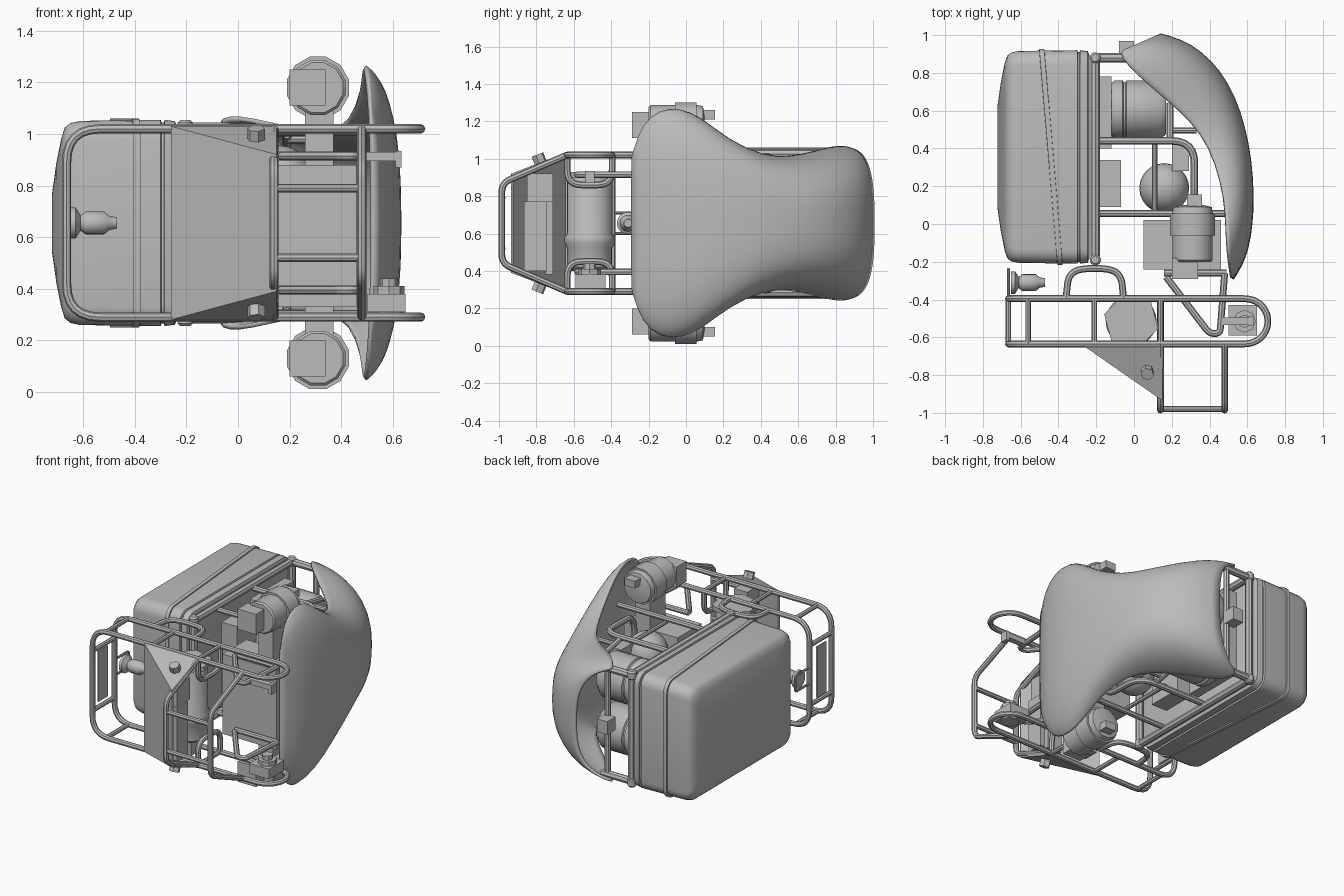
import bpy, bmesh, math
from mathutils import Vector

if "Cube" in bpy.data.objects:
    bpy.data.objects.remove(bpy.data.objects["Cube"])

MID = 0.655
grey = bpy.data.materials.new("plain_grey")
grey.use_nodes = True
grey.diffuse_color = (0.5, 0.5, 0.5, 1)
grey.node_tree.nodes["Principled BSDF"].inputs["Base Color"].default_value = (0.5, 0.5, 0.5, 1)

# Helper marking the symmetry plane
plane = bpy.data.objects.new("symmetry_plane", None)
plane.location.z = MID
plane.hide_render = True
bpy.context.collection.objects.link(plane)


def finish(ob, mirror=False, smooth=True):
    bpy.ops.object.select_all(action="DESELECT")
    bpy.context.view_layer.objects.active = ob
    ob.select_set(True)
    if ob.type == "CURVE":
        bpy.ops.object.convert(target="MESH")
        ob = bpy.context.object
    ob.data.materials.clear()
    ob.data.materials.append(grey)
    if smooth:
        bpy.ops.object.shade_smooth_by_angle(angle=math.radians(40))
    if mirror:
        m = ob.modifiers.new("Mirror", "MIRROR")
        m.use_axis = (False, False, True)
        m.mirror_object = plane
    return ob


def mesh(name, verts, faces, mirror=False, smooth=True):
    bm = bmesh.new()
    vs = [bm.verts.new(v) for v in verts]
    for f in faces:
        bm.faces.new([vs[i] for i in f])
    bmesh.ops.recalc_face_normals(bm, faces=bm.faces[:])
    me = bpy.data.meshes.new(name)
    bm.to_mesh(me)
    bm.free()
    ob = bpy.data.objects.new(name, me)
    bpy.context.collection.objects.link(ob)
    return finish(ob, mirror, smooth)


def box(name, lo, hi, mirror=False):
    v = [(x, y, z) for x in (lo[0], hi[0]) for y in (lo[1], hi[1]) for z in (lo[2], hi[2])]
    f = [(0, 1, 3, 2), (4, 6, 7, 5), (0, 4, 5, 1), (2, 3, 7, 6), (0, 2, 6, 4), (1, 5, 7, 3)]
    return mesh(name, v, f, mirror, False)


def loft(name, rings, mirror=False, closed=False):
    n, k = len(rings[0]), len(rings)
    f = [(r * n + i, r * n + (i + 1) % n, (r + 1) % k * n + (i + 1) % n, (r + 1) % k * n + i)
         for r in range(k if closed else k - 1) for i in range(n)]
    if not closed:
        f += [tuple(range(n)), tuple(range((k - 1) * n, k * n))]
    return mesh(name, [p for r in rings for p in r], f, mirror)


def lathe(name, c, axis, profile, sides=20, mirror=False):
    """Profile is (distance along axis, radius) around centre c."""
    a = Vector(axis).normalized()
    u = a.orthogonal().normalized()
    w = a.cross(u)
    turn = [math.tau * i / sides for i in range(sides)]
    return loft(name, [[Vector(c) + a * d + (u * math.cos(t) + w * math.sin(t)) * r for t in turn]
                       for d, r in profile], mirror)


def fillet(pts, rad, closed):
    """Replaces corners by short arcs."""
    out, n = [], len(pts)
    for i, p in enumerate(pts):
        p = Vector(p)
        if not closed and i in (0, n - 1):
            out.append(p)
            continue
        a, b = Vector(pts[i - 1]) - p, Vector(pts[(i + 1) % n]) - p
        d = min(rad, a.length * 0.49, b.length * 0.49)
        s, e = p + a.normalized() * d, p + b.normalized() * d
        out += [s * (1 - t) ** 2 + p * 2 * t * (1 - t) + e * t * t for t in (j / 6 for j in range(7))]
    return out


def tube(name, pts, r=0.018, rad=0.08, closed=False, mirror=False):
    cu = bpy.data.curves.new(name, "CURVE")
    cu.dimensions = "3D"
    cu.bevel_depth, cu.bevel_resolution, cu.use_fill_caps = r, 2, True
    sp = cu.splines.new("POLY")
    path = fillet(pts, rad, closed)
    sp.points.add(len(path) - 1)
    for q, p in zip(sp.points, path):
        q.co = (*p, 1)
    sp.use_cyclic_u = closed
    ob = bpy.data.objects.new(name, cu)
    bpy.context.collection.objects.link(ob)
    return finish(ob, mirror)


def rounded(x, inset, slant=0.0, rad=0.075):
    """Rounded rectangle across the fuel tank."""
    hy, hz = 0.565 - inset, 0.4 - inset
    out = []
    for k, (sy, sz) in enumerate(((1, 1), (-1, 1), (-1, -1), (1, -1))):
        for j in range(6):
            t = math.pi / 2 * (k + j / 5)
            y = sy * (hy - rad) + rad * math.cos(t)
            out.append((x - slant * y, 0.355 + y, MID + sz * (hz - rad) + rad * math.sin(t)))
    return out


# Fuel tank with seam, bulged outer face and slanted strap
loft("fuel_tank", [rounded(x, i) for x, i in (
    (-0.235, 0.03), (-0.245, 0.005), (-0.285, 0), (-0.288, 0.01), (-0.296, 0.01), (-0.3, 0),
    (-0.61, 0.004), (-0.65, 0.012), (-0.672, 0.03), (-0.685, 0.07), (-0.705, 0.17), (-0.722, 0.29))])
loft("tank_strap", [rounded(x, i, 0.085) for x, i in (
    (-0.455, 0.01), (-0.453, -0.006), (-0.427, -0.006), (-0.425, 0.01))], closed=True)

# Curved shell: outer spine point, edge point and half width at each station
stations = [((0.52, -0.29), (0.515, -0.285), 0.36), ((0.565, -0.22), (0.505, -0.23), 0.53),
            ((0.6, -0.13), (0.495, -0.14), 0.60), ((0.62, 0), (0.49, -0.04), 0.612),
            ((0.628, 0.14), (0.482, 0.08), 0.56), ((0.615, 0.34), (0.46, 0.22), 0.44),
            ((0.582, 0.51), (0.4, 0.41), 0.352), ((0.53, 0.67), (0.30, 0.545), 0.347),
            ((0.45, 0.81), (0.17, 0.66), 0.37), ((0.35, 0.91), (0.05, 0.76), 0.4),
            ((0.25, 0.97), (-0.04, 0.85), 0.41), ((0.14, 1), (-0.08, 0.91), 0.385)]
verts, N = [], 24
for (cx, cy), (ex, ey), w in stations:
    for i in range(N + 1):
        a = -1 + 2 * i / N
        k = abs(a) ** 2.6
        verts.append((cx + (ex - cx) * k, cy + (ey - cy) * k, MID + w * math.sin(a * 1.35) / math.sin(1.35)))
R = N + 1
shell = mesh("curved_shell", verts, [(r * R + i, r * R + i + 1, r * R + R + i + 1, r * R + R + i)
                                     for r in range(len(stations) - 1) for i in range(N)])
shell.modifiers.new("Smooth", "SUBSURF").levels = 1
sol = shell.modifiers.new("Thickness", "SOLIDIFY")
sol.thickness, sol.offset = 0.018, 0

# Frame between tank and shell
tube("rear_frame", [(-0.205, 0.88, 1.025), (-0.205, -0.19, 1.025), (-0.205, -0.19, 0.285),
                    (-0.205, 0.88, 0.285)], 0.025, 0.03, True)
for y in (0.88, -0.19):
    lathe("frame_joint", (-0.205, y, 1.025), (0, 0, 1), [(-0.03, 0.02), (-0.02, 0.03), (0.02, 0.03), (0.03, 0.02)], 12, True)
tube("rear_cross_tube", [(-0.2, 0.88, 1.02), (0.02, 0.88, 1.02)], 0.025, mirror=True)
tube("middle_cross_tube", [(-0.19, 0.44, 1.01), (0.32, 0.44, 1.01), (0.32, 0.12, 1.0), (0.32, 0.1, 0.85)], 0.02, 0.12, mirror=True)
tube("front_cross_tube", [(-0.19, 0.055, 1.01), (0.48, 0.055, 1.01)], mirror=True)
tube("link_tube", [(0.19, 0.44, 1.0), (0.19, 0.64, 0.96)], mirror=True)
tube("shell_link", [(0.19, 0.495, 0.98), (0.33, 0.495, 0.98)], 0.016, mirror=True)
tube("inner_tube", [(0.11, 0.055, 0.99), (0.11, 0.44, 0.99)], 0.014, mirror=True)
tube("shell_post", [(-0.02, 0.88, 1.02), (-0.02, 0.88, 0.29)], 0.02)
box("shell_lug", (-0.08, 0.88, 0.61), (0, 0.97, 0.7))

# Front cage made of one bent loop with rungs
T, B, F, K = 1.02, 0.29, -0.635, -0.395


def cage_end(z, back):
    arc = [(0.59 + 0.12 * math.sin(t), (F + K) / 2 + 0.12 * math.cos(t), z)
           for t in (math.pi * i / 10 for i in range(11))]
    return arc if back else arc[::-1]


tube("cage_loop", [(-0.665, F, T), (-0.665, F, B)] + cage_end(B, False) +
     [(-0.665, K, B), (-0.665, K, T)] + cage_end(T, True), 0.018, 0.13, True)
for x in (-0.56, -0.21, 0.14):
    tube("cage_rung", [(x, F, T), (x, K, T)], 0.015, mirror=True)
for z in (0.86, 0.45):
    tube("cage_end_rung", [(-0.665, F, z), (-0.665, K, z)], 0.015)
box("cage_end_plate", (-0.68, -0.56, 0.48), (-0.67, -0.46, 0.83))
tube("grab_handle", [(-0.36, K, T), (-0.345, -0.25, T), (-0.21, -0.23, T), (-0.07, -0.25, T), (-0.055, K, T)],
     rad=0.12, mirror=True)
tube("cage_drop_loop", [(0.14, F, T), (0.14, F, 0.86), (0.14, K, 0.86), (0.14, K, T)], rad=0.08, mirror=True)

# Front bumper
for x in (0.14, 0.48):
    tube("bumper_hoop", [(x, F, T), (x, -0.985, 0.87), (x, -0.985, 0.44), (x, F, B)], rad=0.05)
tube("bumper_rung", [(0.14, -0.98, 0.79), (0.48, -0.98, 0.79)], 0.016, mirror=True)

# Wedge panel, open towards the bumper
P = -0.935
wedge = mesh("wedge_panel", [(-0.26, -0.65, 0.28), (-0.26, -0.65, 1.03), (0.15, P, 0.39), (0.15, P, 0.92),
                             (0.15, -0.65, 0.28), (0.15, -0.65, 1.03)], [(0, 2, 3, 1), (1, 3, 5), (0, 4, 2)], smooth=False)
wedge.modifiers.new("Thickness", "SOLIDIFY").thickness = 0.012
box("wedge_upper_box", (0.03, -0.85, 0.77), (0.13, -0.71, 0.92))
box("wedge_lower_box", (0.06, -0.865, 0.4), (0.14, -0.745, 0.77))
box("wedge_back_box", (0.0, -0.75, 0.38), (0.11, -0.71, 0.77))
lathe("wedge_bolt", (0.07, -0.78, 0.985), (0, -0.4, 1), [(-0.03, 0.035), (0.04, 0.035)], 6, True)

# Canister inside the cage
lathe("canister", (-0.015, -0.515, 0), (0, 0, 1), [(0.4, 0.1), (0.42, 0.12), (0.52, 0.12), (0.55, 0.135),
      (0.58, 0.135), (0.6, 0.122), (0.88, 0.122), (0.93, 0.1)], 24)
box("canister_foot", (-0.08, -0.57, 0.3), (0.04, -0.46, 0.41))
lathe("canister_cap", (-0.015, -0.515, 0.9), (0, 0, 1), [(0, 0.148), (0.03, 0.148)], 6)

# Exhaust nozzle
lathe("nozzle", (-0.65, -0.31, MID), (1, 0, 0), [(0, 0.06), (0.02, 0.06), (0.04, 0.03), (0.06, 0.045),
      (0.13, 0.045), (0.15, 0.028), (0.18, 0.022)], 14)
tube("nozzle_bracket", [(-0.665, K, 0.6), (-0.665, -0.24, 0.6), (-0.665, -0.24, 0.71), (-0.665, K, 0.71)], 0.008, 0.02)

# Pivot bracket below, arm above, and bent straps
box("pivot_bracket", (0.5, -0.59, 0.31), (0.65, -0.43, 0.38))
lathe("pivot_bolt", (0.585, -0.515, 0.3), (0, 0, 1), [(0, 0.06), (0.11, 0.06), (0.11, 0.035), (0.14, 0.035)], 8)
box("upper_arm", (0.46, -0.535, 0.895), (0.62, -0.495, 0.93))
box("upper_arm_end", (0.61, -0.54, 0.87), (0.635, -0.49, 0.935))
tube("bent_strap", [(0.17, -0.28, 0.915), (0.4, -0.58, 0.915), (0.455, -0.58, 0.915), (0.48, -0.26, 0.915)],
     0.018, 0.06, mirror=True)
tube("strap_bar", [(0.16, -0.26, 0.915), (0.49, -0.26, 0.915)], 0.018, mirror=True)

# Thruster pods above and below
lathe("pod", (0.31, 0, 1.18), (0, 1, 0), [(-0.2, 0.1), (-0.19, 0.11), (-0.06, 0.11), (-0.06, 0.124), (0.055, 0.124),
      (0.055, 0.112), (0.09, 0.105), (0.1, 0.06)], 12, True)
box("pod_outlet", (0.28, 0.08, 1.21), (0.36, 0.155, 1.26), True)
box("pod_front_box", (0.2, -0.29, 1.11), (0.34, -0.18, 1.25), True)
box("pod_mount", (0.26, -0.15, 0.88), (0.37, 0.02, 1.09), True)

# Machinery in the middle
box("engine_block", (0.05, -0.24, 0.33), (0.46, 0.02, 0.88))
box("side_unit", (-0.19, 0.09, 0.4), (-0.07, 0.34, 0.91))
box("rear_unit", (-0.19, 0.4, 0.36), (-0.12, 0.78, 0.95))
box("shell_unit", (0.2, 0.28, 0.4), (0.29, 0.42, 0.91))
lathe("pressure_bottle", (0, 0.605, 0.83), (1, 0, 0), [(-0.12, 0.14), (-0.1, 0.155), (-0.06, 0.155), (-0.055, 0.145),
      (-0.045, 0.145), (-0.04, 0.155), (0.14, 0.155), (0.17, 0.13)], 24, True)
lathe("round_tank", (0.16, 0.19, MID), (0, 0, 1), [(s * (0.17 + 0.13 * math.sin(t)), 0.002 + 0.13 * math.cos(t))
      for s, ts in ((-1, range(6, -1, -1)), (1, range(7))) for t in (math.pi / 12 * i for i in ts)], 24)
